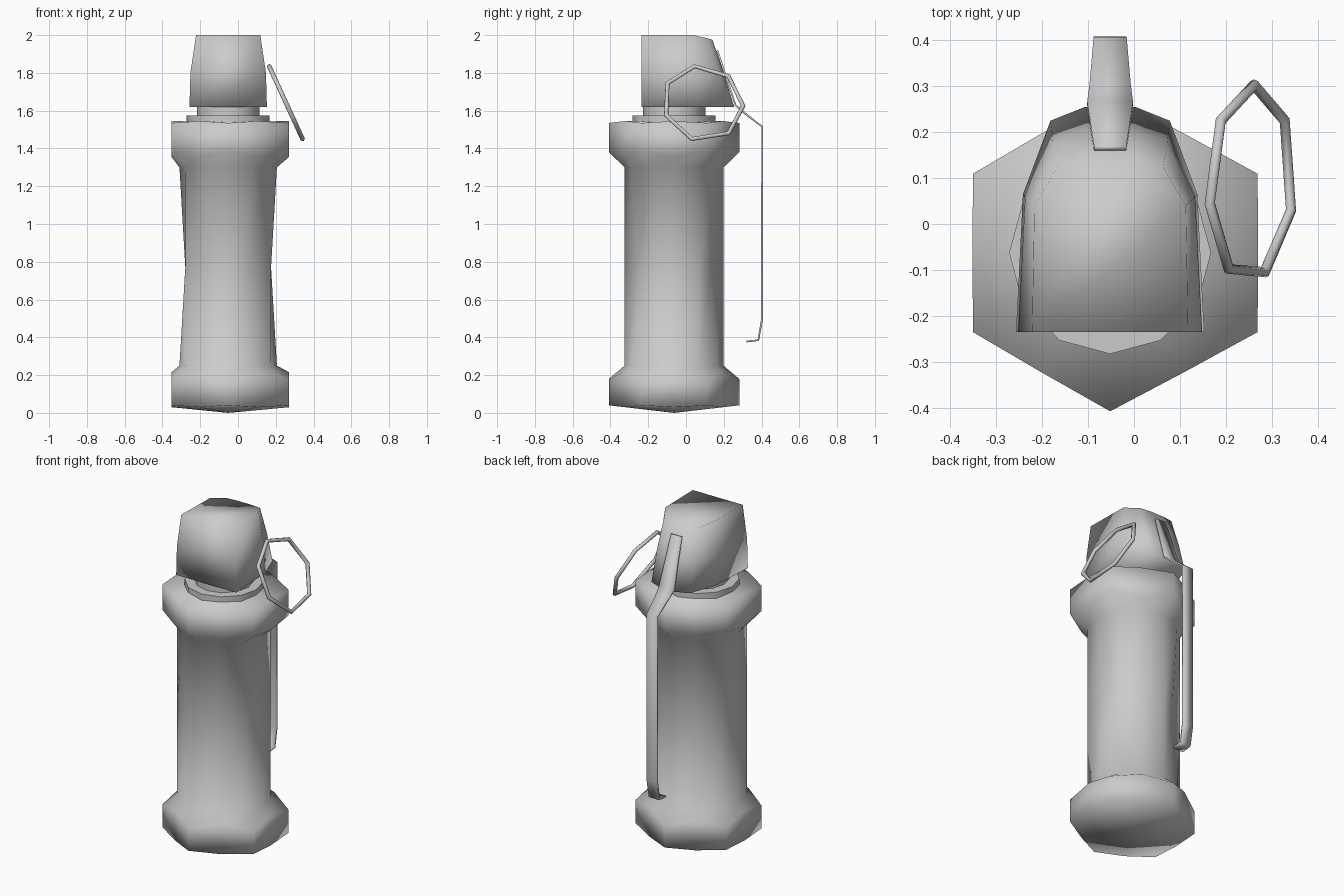
import bpy, bmesh
from math import pi, sin, cos
from mathutils import Vector

if "Cube" in bpy.data.objects:
    bpy.data.objects.remove(bpy.data.objects["Cube"])

CX, CY = -0.052, -0.063   # axis of the body

grey = bpy.data.materials.new("plain_grey")
grey.use_nodes = True
grey.diffuse_color = (0.6, 0.6, 0.6, 1)
grey.node_tree.nodes["Principled BSDF"].inputs["Base Color"].default_value = (0.6, 0.6, 0.6, 1)


def finish(name, bm):
    bmesh.ops.recalc_face_normals(bm, faces=bm.faces)
    for f in bm.faces:
        f.smooth = True
    mesh = bpy.data.meshes.new(name)
    bm.to_mesh(mesh)
    bm.free()
    mesh.materials.append(grey)
    obj = bpy.data.objects.new(name, mesh)
    bpy.context.collection.objects.link(obj)
    return obj


def bridge(bm, a, b):
    n = len(a)
    for i in range(n):
        j = (i + 1) % n
        bm.faces.new((a[i], a[j], b[j], b[i]))


def loft(name, rings, start=None, end=None):
    """Join rings of points; close each end with a fan to a tip, or one face."""
    bm = bmesh.new()
    loops = [[bm.verts.new(p) for p in ring] for ring in rings]
    for a, b in zip(loops, loops[1:]):
        bridge(bm, a, b)
    for loop, tip in ((loops[0], start), (loops[-1], end)):
        if tip is None:
            bm.faces.new(loop)
        else:
            t = bm.verts.new(tip)
            for i in range(len(loop)):
                bm.faces.new((loop[i], loop[(i + 1) % len(loop)], t))
    return finish(name, bm)


def hex_ring(corner_r, mid_r, corner_z, mid_z):
    """Twelve points: six hexagon corners and the six middles between them."""
    pts = []
    for i in range(12):
        r, z = ((corner_r, corner_z), (mid_r, mid_z))[i % 2]
        a = pi / 2 + i * pi / 6
        x = r * cos(a)
        if corner_r > 0.3 and x > 0:
            x *= 1.075
        pts.append((CX + x, CY + r * sin(a), z))
    return pts


# Waisted body with a chamfered hexagonal cap at each end
loft("body", [
    hex_ring(0.345, 0.30, 0.04, 0.03),
    hex_ring(0.345, 0.30, 0.18, 0.215),
    hex_ring(0.262, 0.258, 0.25, 0.25),
    hex_ring(0.262, 0.227, 0.77, 0.77),
    hex_ring(0.262, 0.258, 1.30, 1.30),
    hex_ring(0.345, 0.30, 1.38, 1.355),
    hex_ring(0.345, 0.30, 1.535, 1.545),
], (CX, CY, 0), (CX, CY, 1.54))

# Two stepped neck discs
for name, r, low, high in (("neck_flange", 0.22, 1.52, 1.575),
                           ("neck", 0.165, 1.56, 1.63)):
    disc = loft(name, [hex_ring(r, r, z, z) for z in (low, high)])
    bpy.ops.object.select_all(action='DESELECT')
    disc.select_set(True)
    bpy.context.view_layer.objects.active = disc
    bpy.ops.object.shade_smooth_by_angle(angle=0.8)


# Head: flat front, rounded back, tapering upward
def head_ring(half):
    right = [(CX + x, y, z) for x, y, z in half]
    left = [(CX - x, y, z) for x, y, z in reversed(half)]
    return right + left


loft("head", [
    head_ring([(0.205, -0.235, 1.62), (0.19, 0.065, 1.62), (0.13, 0.225, 1.62), (0.055, 0.255, 1.62)]),
    head_ring([(0.2, -0.235, 1.8), (0.185, 0.06, 1.8), (0.125, 0.18, 1.8), (0.05, 0.2, 1.8)]),
    head_ring([(0.17, -0.235, 2), (0.165, 0.04, 2), (0.115, 0.125, 1.98), (0.05, 0.14, 1.975)]),
])

# Safety lever: a thin bent strip down the back
bm = bmesh.new()
previous = None
for y, z, half in ((0.165, 1.92, 0.035), (0.262, 1.63, 0.05), (0.3, 1.595, 0.045),
                   (0.403, 1.515, 0.036), (0.403, 0.5, 0.036),
                   (0.383, 0.385, 0.036), (0.32, 0.378, 0.036)):
    pair = [bm.verts.new((CX + s * half, y, z)) for s in (-1, 1)]
    if previous:
        bm.faces.new((previous[0], previous[1], pair[1], pair[0]))
    previous = pair
lever = finish("safety_lever", bm)
solid = lever.modifiers.new("thickness", 'SOLIDIFY')
solid.thickness = 0.01
solid.offset = 0

# Pull ring: tilted seven-sided loop of round wire
corners = [Vector((0.165 + (1.835 - z) * 0.46, y, z)) for y, z in (
    (0.045, 1.835), (0.225, 1.783), (0.303, 1.625), (0.225, 1.48),
    (0.03, 1.45), (-0.105, 1.575), (-0.098, 1.745))]
centre = sum(corners, Vector()) / len(corners)
normal = Vector((1, 0, 0.46)).normalized()
bm = bmesh.new()
loops = []
for c in corners:
    out = (c - centre).normalized()
    loops.append([bm.verts.new(c + 0.012 * (out * cos(k * pi / 4) + normal * sin(k * pi / 4)))
                  for k in range(8)])
for a, b in zip(loops, loops[1:] + loops[:1]):
    bridge(bm, a, b)
finish("pull_ring", bm)
